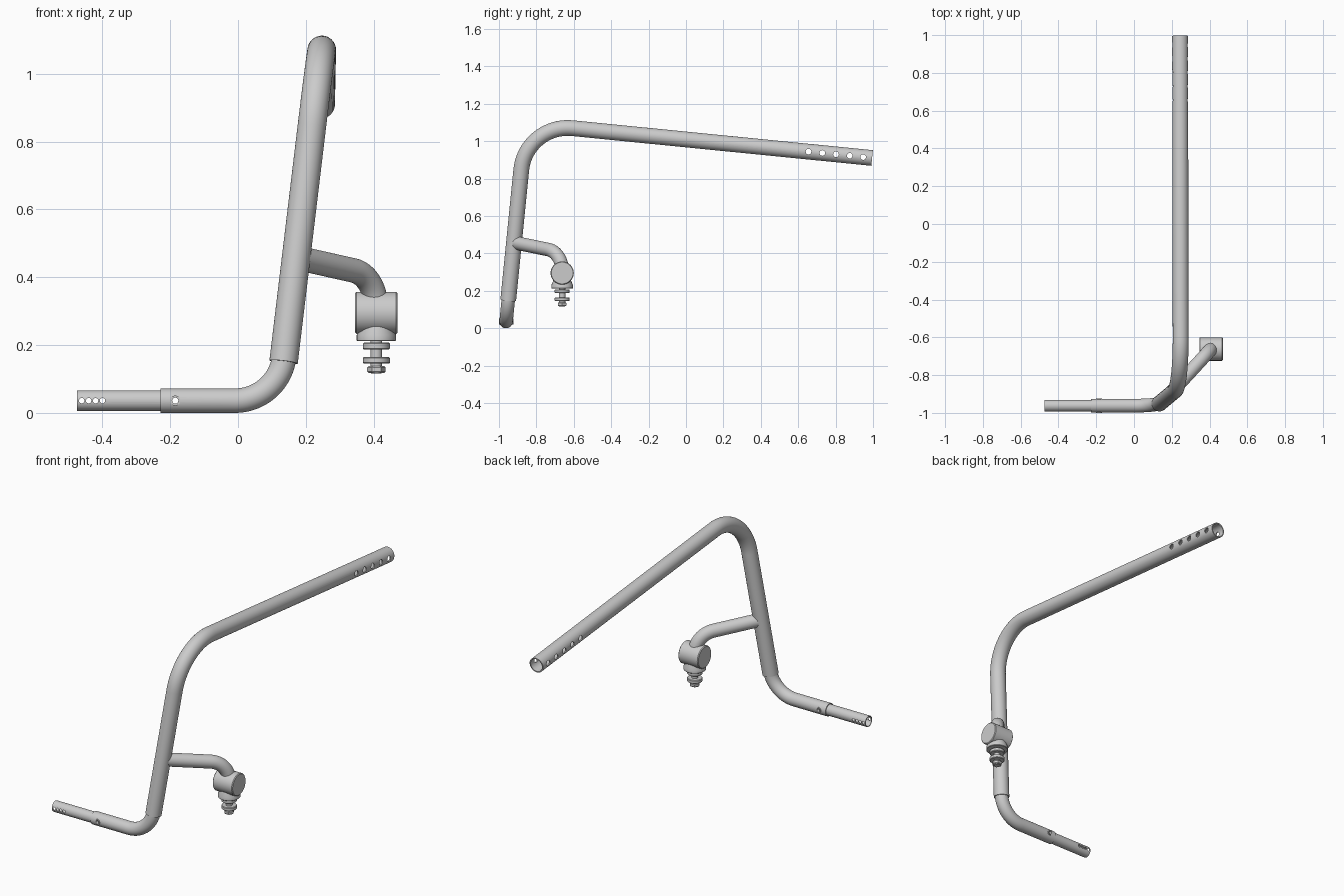
import bpy, bmesh, math
from mathutils import Vector, Matrix

if "Cube" in bpy.data.objects:
    bpy.data.objects.remove(bpy.data.objects["Cube"])


def make_object(name, bm):
    bmesh.ops.recalc_face_normals(bm, faces=bm.faces)
    mesh = bpy.data.meshes.new(name)
    bm.to_mesh(mesh)
    bm.free()
    ob = bpy.data.objects.new(name, mesh)
    bpy.context.collection.objects.link(ob)
    return ob


def smooth(ob):
    bpy.ops.object.select_all(action='DESELECT')
    bpy.context.view_layer.objects.active = ob
    ob.select_set(True)
    bpy.ops.object.shade_smooth_by_angle(angle=math.radians(35))


def bent_path(a, corner, b, trim, steps=20):
    """Two straight runs joined by a true circular bend."""
    a, c, b = Vector(a), Vector(corner), Vector(b)
    u, v = (a - c).normalized(), (b - c).normalized()
    half = u.angle(v) / 2
    radius = trim * math.tan(half)
    centre = c + (u + v).normalized() * (trim / math.cos(half))
    start, end = c + u * trim - centre, c + v * trim - centre
    axis, sweep = start.cross(end).normalized(), math.pi - 2 * half
    arc = [centre + Matrix.Rotation(sweep * i / steps, 3, axis) @ start
           for i in range(steps + 1)]
    return [a] + arc + [b]


def tube(name, path, radius, wall, sides=40):
    """Hollow tube swept along the path, open at both ends."""
    path = [Vector(p) for p in path]
    bm = bmesh.new()
    rings, side, last = [], None, len(path) - 1
    for i, p in enumerate(path):
        t = (path[min(i + 1, last)] - path[max(i - 1, 0)]).normalized()
        if side is None:
            side = t.orthogonal()
        side = (side - t * side.dot(t)).normalized()
        up = t.cross(side)
        rings.append([[bm.verts.new(p + r * (math.cos(k) * side + math.sin(k) * up))
                       for k in (2 * math.pi * j / sides for j in range(sides))]
                      for r in (radius, radius - wall)])
    loops = [r[0] for r in rings] + [r[1] for r in reversed(rings)]
    for i, loop in enumerate(loops):
        nxt = loops[(i + 1) % len(loops)]
        for j in range(sides):
            k = (j + 1) % sides
            bm.faces.new((loop[j], loop[k], nxt[k], nxt[j]))
    return make_object(name, bm)


def lathe(name, profile, centre, axis='Z', sides=40):
    """Solid turned from (radius, height) points."""
    bm = bmesh.new()
    rings = [[bm.verts.new((r * math.cos(2 * math.pi * j / sides),
                            r * math.sin(2 * math.pi * j / sides), h))
              for j in range(sides)] for r, h in profile]
    for a, b in zip(rings, rings[1:]):
        for j in range(sides):
            k = (j + 1) % sides
            bm.faces.new((a[j], a[k], b[k], b[j]))
    bm.faces.new(rings[0])
    bm.faces.new(rings[-1])
    if axis == 'X':
        bm.transform(Matrix.Rotation(math.pi / 2, 4, 'Y'))
    elif axis == 'Y':
        bm.transform(Matrix.Rotation(math.pi / 2, 4, 'X'))
    bm.transform(Matrix.Translation(centre))
    return make_object(name, bm)


def drill(ob, points, radius, axis):
    """Cut round holes right through the object."""
    for p in points:
        cutter = lathe("hole_cutter", [(radius, -0.1), (radius, 0.1)], p, axis, 20)
        cutter.hide_render = True
        mod = ob.modifiers.new("hole", 'BOOLEAN')
        mod.operation, mod.solver, mod.object = 'DIFFERENCE', 'EXACT', cutter
        bpy.context.view_layer.objects.active = ob
        bpy.ops.object.modifier_apply(modifier=mod.name)
        bpy.data.objects.remove(cutter)


def leg(z):
    """Point on the leaning leg's centre line."""
    return Vector((0.135 + 0.12 * (z - 0.155), -0.95 + 0.1 * (z - 0.155), z))


# Main tube: leaning leg, top bend and long arm with adjustment holes
main = tube("main_tube", bent_path(leg(0.15), leg(1.094), (0.244, 0.995, 0.91), 0.25),
            0.042, 0.006)
drill(main, [(0.244, y, 0.91 + 0.1 * (0.995 - y))
             for y in (0.655, 0.729, 0.802, 0.875, 0.947)], 0.015, 'X')

# Lower elbow tube that plugs into the leg
Z, Y = 0.036, -0.962
elbow = tube("lower_elbow", bent_path((-0.228, Y, Z), leg(Z), leg(0.25), 0.13),
             0.036, 0.005)

# Telescoping extension with a row of pin holes
extension = tube("extension_tube", [(-0.475, Y, Z), (-0.08, Y, Z)], 0.0305, 0.004)
drill(extension, [(-0.461 + 0.0205 * i, Y, Z) for i in range(4)], 0.008, 'Y')

# Hollow bushing through elbow and extension
BX = -0.185
for part in (elbow, extension):
    drill(part, [(BX, Y, Z)], 0.0115, 'Y')
bushing = tube("bushing", [(BX, -1.0, Z), (BX, -0.923, Z)], 0.015, 0.006, 24)

# Side branch bending down to the pivot
PX, PY, PZ = 0.408, -0.662, 0.295
branch = tube("side_branch", bent_path(leg(0.458), (PX, PY, 0.405), (PX, PY, 0.28), 0.1),
              0.036, 0.006)

# Pivot barrel lying along x, with chamfered rims
barrel = lathe("pivot_barrel", [(0.058, -0.0625), (0.062, -0.0585),
                                (0.062, 0.0585), (0.058, 0.0625)], (PX, PY, PZ), 'X', 48)

# Collar below the barrel
collar = lathe("pivot_collar", [(0.056, 0.212), (0.058, 0.214), (0.058, 0.23),
                                (0.046, 0.258), (0.04, 0.28)], (PX, PY, 0))

# Stem, two washers and end nut
stem = lathe("stem", [(0.015, 0.116), (0.017, 0.118), (0.017, 0.23)], (PX, PY, 0), sides=24)
washers = [lathe(name, [(0.037, z), (0.04, z + 0.003), (0.04, z + 0.017), (0.037, z + 0.02)],
                 (PX, PY, 0))
           for name, z in (("upper_washer", 0.187), ("lower_washer", 0.145))]
nut = lathe("end_nut", [(0.023, 0.118), (0.027, 0.122), (0.027, 0.134), (0.023, 0.138)],
            (PX, PY, 0), sides=6)

for ob in (main, elbow, extension, bushing, branch, barrel, collar, stem, *washers):
    smooth(ob)
